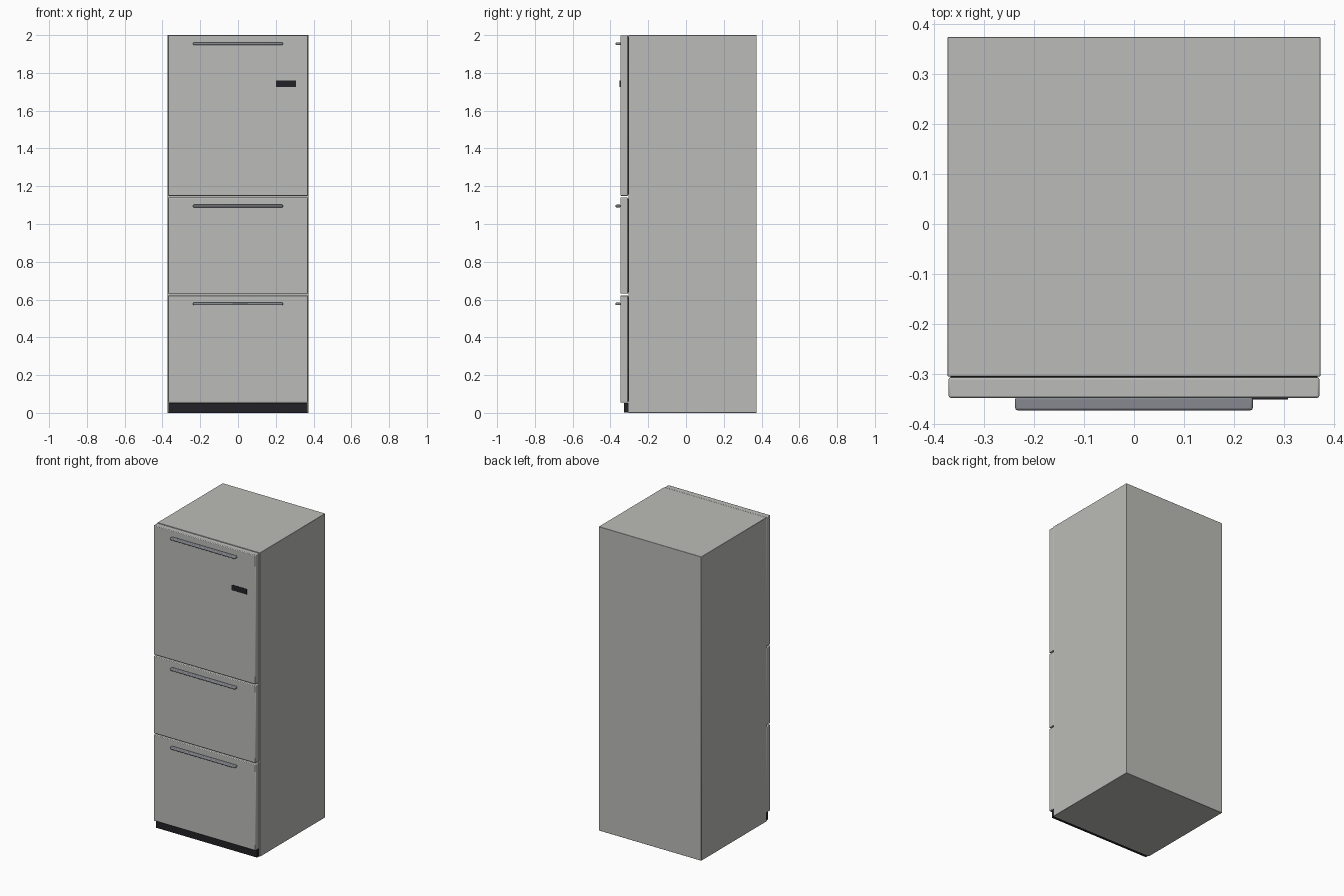
import bpy

cube = bpy.data.objects.get("Cube")
if cube:
    bpy.data.objects.remove(cube, do_unlink=True)


def material(name, color):
    mat = bpy.data.materials.new(name)
    mat.use_nodes = True
    mat.diffuse_color = (*color, 1)
    mat.node_tree.nodes["Principled BSDF"].inputs["Base Color"].default_value = (*color, 1)
    return mat


steel = material("brushed steel grey", (0.50, 0.50, 0.48))
handle_grey = material("handle grey", (0.24, 0.25, 0.28))
black = material("soft black", (0.016, 0.016, 0.02))


def box(name, x, y, z, mat, bevel=0.0, segments=2):
    """Box from (min, max) ranges, with optional rounded edges."""
    ranges = (x, y, z)
    bpy.ops.mesh.primitive_cube_add(size=1, location=[(a + b) / 2 for a, b in ranges])
    obj = bpy.context.object
    obj.name = name
    obj.scale = [b - a for a, b in ranges]
    bpy.ops.object.transform_apply(location=False, rotation=False, scale=True)
    obj.data.materials.append(mat)
    if bevel:
        mod = obj.modifiers.new("rounded edges", "BEVEL")
        mod.width = bevel
        mod.segments = segments
        bpy.ops.object.shade_smooth_by_angle()
    return obj


# Cabinet and recessed plinth
box("cabinet", (-0.373, 0.373), (-0.305, 0.374), (0, 2), steel, 0.001, 1)
box("kick_plate", (-0.367, 0.367), (-0.327, -0.304), (0.002, 0.052), black)

# Door and two drawers, each with a seal behind and a bar handle near its top
fronts = {
    "upper_door": (1.149, 1.999, 1.954),
    "middle_drawer": (0.631, 1.140, 1.095),
    "lower_drawer": (0.055, 0.622, 0.577),
}
for name, (low, high, grip) in fronts.items():
    box(name, (-0.371, 0.371), (-0.348, -0.307), (low, high), steel, 0.004)
    box(name + "_seal", (-0.365, 0.365), (-0.309, -0.304),
        (low + 0.006, high - 0.006), black)
    box(name + "_handle", (-0.238, 0.238), (-0.373, -0.346),
        (grip - 0.007, grip + 0.007), handle_grey, 0.005, 3)

# Display panel on the upper door
box("display_panel", (0.2, 0.308), (-0.351, -0.347), (1.726, 1.761), black)
